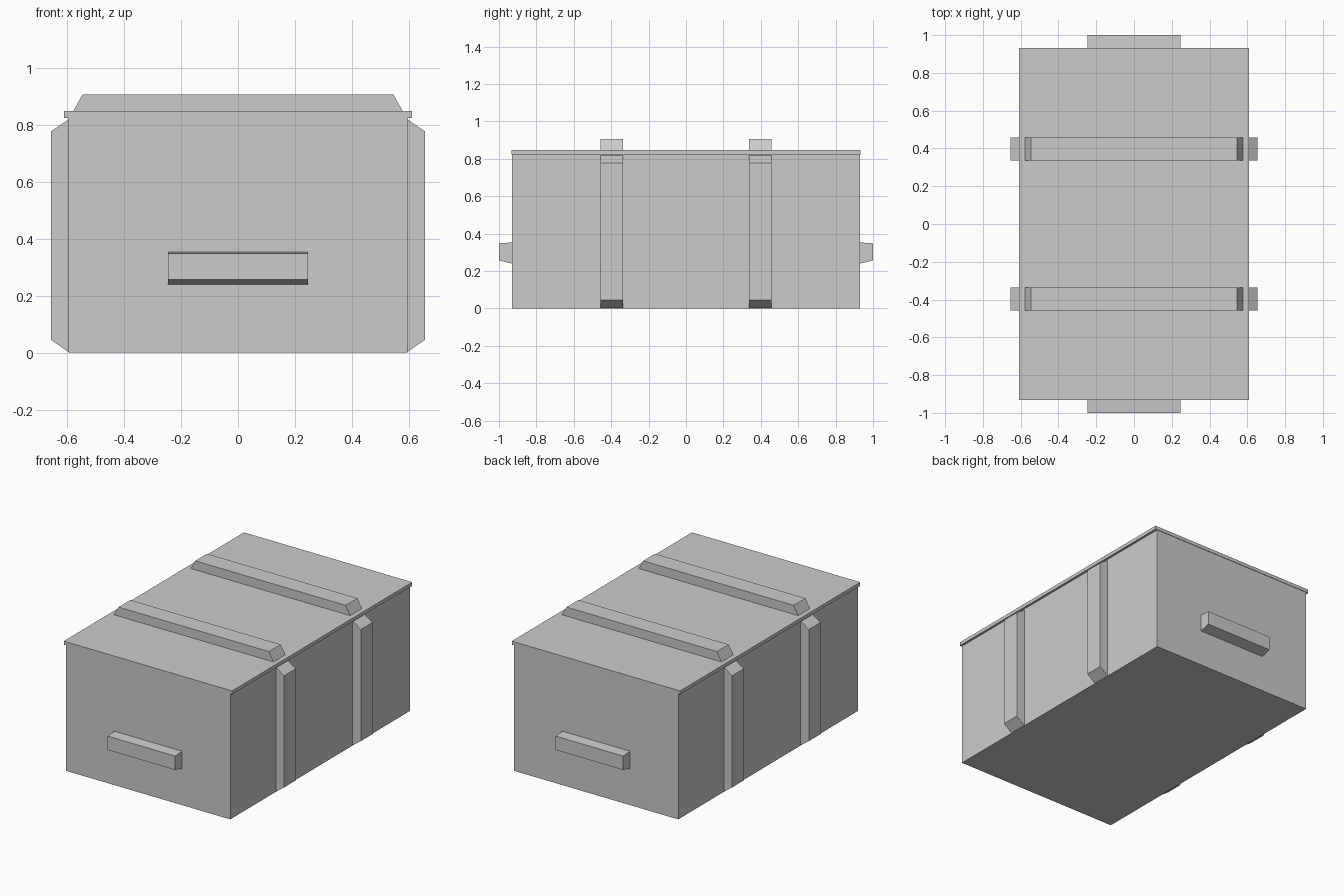
import bpy

if "Cube" in bpy.data.objects:
    bpy.data.objects.remove(bpy.data.objects["Cube"])


def prism(name, profile, axis, lo, hi):
    """Extrude a 2D profile along x or y; profile is (y, z) for x and (x, z) for y."""
    n = len(profile)
    verts = []
    for d in (lo, hi):
        for a, z in profile:
            verts.append((d, a, z) if axis == 'x' else (a, d, z))
    faces = [tuple(range(n)), tuple(range(2 * n - 1, n - 1, -1))]
    faces += [(i, i + n, (i + 1) % n + n, (i + 1) % n) for i in range(n)]
    # Flip winding where needed so normals point outward
    area = sum(profile[i][0] * profile[(i + 1) % n][1]
               - profile[(i + 1) % n][0] * profile[i][1] for i in range(n))
    if (area > 0) == (axis == 'x'):
        faces = [f[::-1] for f in faces]
    mesh = bpy.data.meshes.new(name)
    mesh.from_pydata(verts, [], faces)
    obj = bpy.data.objects.new(name, mesh)
    bpy.context.collection.objects.link(obj)
    return obj


def box(name, half_x, half_y, z0, z1):
    rect = [(-half_x, z0), (half_x, z0), (half_x, z1), (-half_x, z1)]
    return prism(name, rect, 'y', -half_y, half_y)


# Crate body and thin overhanging lid
box("crate_body", 0.595, 0.93, 0.0, 0.824)
box("lid", 0.61, 0.933, 0.824, 0.847)

# Battens with chamfered ends across the lid and up both sides
lid_profile = [(-0.578, 0.847), (0.578, 0.847), (0.545, 0.906), (-0.545, 0.906)]
side_profile = [(0.595, 0.003), (0.655, 0.045), (0.655, 0.777), (0.595, 0.818)]
for row, yc in (("front", -0.397), ("back", 0.397)):
    lo, hi = yc - 0.061, yc + 0.061
    prism(f"{row}_lid_batten", lid_profile, 'y', lo, hi)
    for side, s in (("left", -1), ("right", 1)):
        prism(f"{row}_{side}_batten", [(s * x, z) for x, z in side_profile], 'y', lo, hi)

# Grab handles on the two ends, sloped underneath
handle_profile = [(0.93, 0.24), (1.0, 0.257), (1.0, 0.348), (0.93, 0.353)]
for end, s in (("front", -1), ("back", 1)):
    prism(f"{end}_handle", [(s * y, z) for y, z in handle_profile], 'x', -0.245, 0.245)
